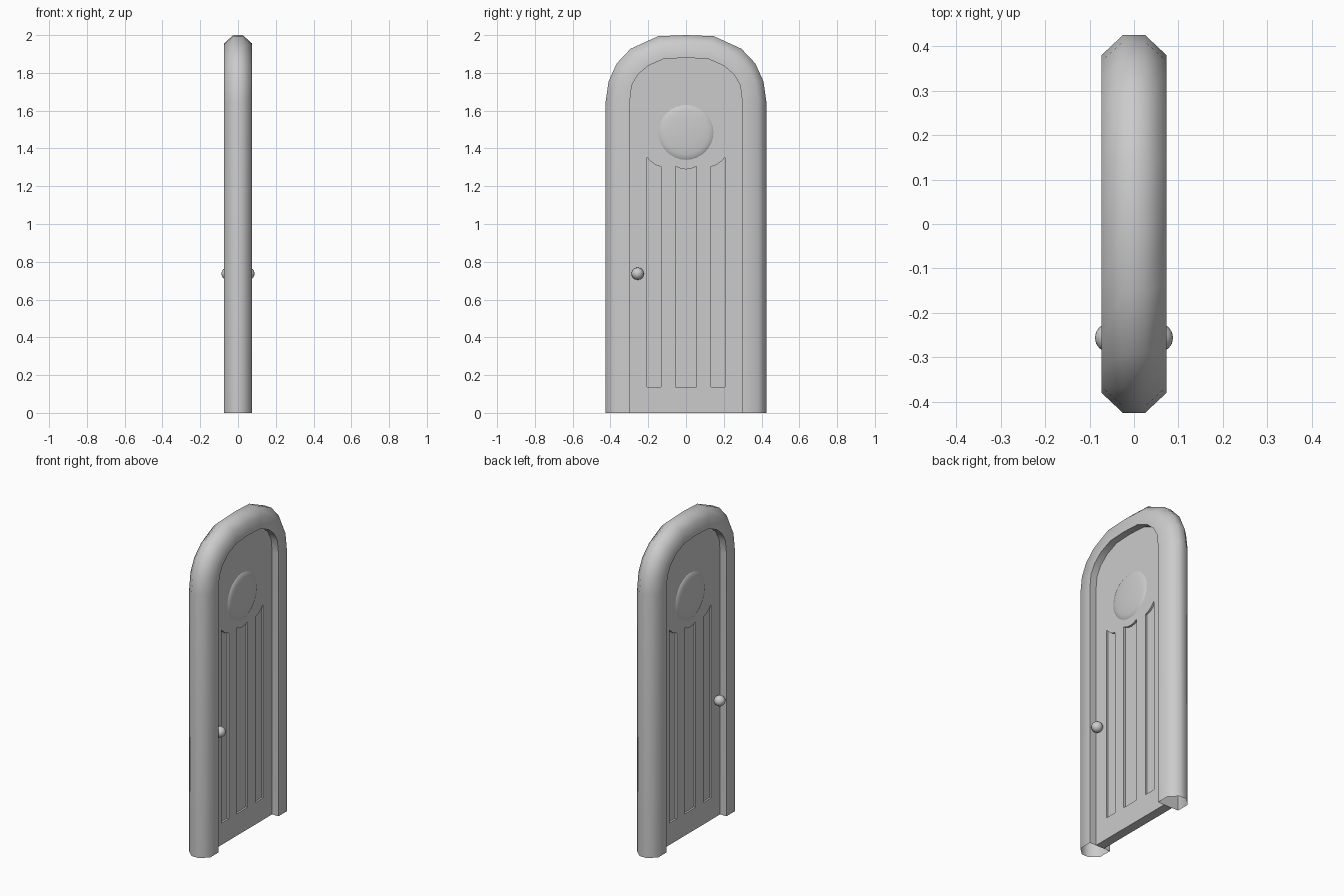
import bpy, bmesh, math

if "Cube" in bpy.data.objects:
    bpy.data.objects.remove(bpy.data.objects["Cube"])

HALF_T, BEVEL_X, SLAB, GROOVE = 0.073, 0.025, 0.029, 0.012

# Half arches as (y, z), foot to crown
INNER = [(.297, 0), (.297, 1.65), (.287, 1.735), (.255, 1.79), (.2, 1.838), (.117, 1.874), (0, 1.88)]
FACE = [(.38, 0), (.38, 1.65), (.367, 1.75), (.33, 1.825), (.263, 1.89), (.137, 1.951), (0, 1.957)]
OUTER = [(.425, 0), (.425, 1.65), (.41, 1.755), (.367, 1.85), (.293, 1.928), (.148, 1.994), (0, 2.0)]


def full(half):
    return half + [(-y, z) for y, z in reversed(half[:-1])]


def finish(name, bm, angle):
    bmesh.ops.recalc_face_normals(bm, faces=bm.faces)
    me = bpy.data.meshes.new(name)
    bm.to_mesh(me)
    bm.free()
    ob = bpy.data.objects.new(name, me)
    bpy.context.collection.objects.link(ob)
    smooth(ob, angle)
    return ob


def smooth(ob, angle):
    bpy.ops.object.select_all(action='DESELECT')
    ob.select_set(True)
    bpy.context.view_layer.objects.active = ob
    bpy.ops.object.shade_smooth_by_angle(angle=math.radians(angle))


def bridge(bm, a, b, closed=False):
    n = len(a)
    for i in range(n if closed else n - 1):
        j = (i + 1) % n
        bm.faces.new((a[i], a[j], b[j], b[i]))


def prism(name, outline, x0, x1):
    bm = bmesh.new()
    a, b = [[bm.verts.new((x, y, z)) for y, z in outline] for x in (x0, x1)]
    bridge(bm, a, b, True)
    bm.faces.new(a)
    bm.faces.new(b)
    return finish(name, bm, 30)


# Arched frame: bevelled section swept round the arch, open at the feet
bm = bmesh.new()
section = [(INNER, HALF_T), (FACE, HALF_T), (OUTER, BEVEL_X),
           (OUTER, -BEVEL_X), (FACE, -HALF_T), (INNER, -HALF_T)]
rows = [[bm.verts.new((x, y, z)) for y, z in full(half)] for half, x in section]
for i in range(len(rows)):
    bridge(bm, rows[i], rows[(i + 1) % len(rows)])
finish("door_frame", bm, 52)

# Door slab with three grooves sunk in each face
slab = prism("door_slab", full(INNER), -SLAB, SLAB)
BASE = 0.137
middle = [(-.055, BASE), (.055, BASE), (.055, 1.305), (.028, 1.293),
          (0, 1.289), (-.028, 1.293), (-.055, 1.305)]
side = [(.133, BASE), (.207, BASE), (.207, 1.353), (.187, 1.332), (.162, 1.313), (.133, 1.303)]
outlines = [middle, side, [(-y, z) for y, z in side]]
for s in (-1, 1):
    for outline in outlines:
        cutter = prism("groove_cutter", outline, s * (SLAB - GROOVE), s * (SLAB + .05))
        cutter.hide_render = True
        mod = slab.modifiers.new("groove", 'BOOLEAN')
        mod.operation = 'DIFFERENCE'
        mod.solver = 'EXACT'
        mod.object = cutter
        bpy.context.view_layer.objects.active = slab
        bpy.ops.object.modifier_apply(modifier=mod.name)
        bpy.data.objects.remove(cutter)
smooth(slab, 30)

# Domed round window and knob on each side
for s, label in ((-1, "back"), (1, "front")):
    bm = bmesh.new()
    rings = []
    for k in range(5):
        t = k / 5 * math.pi / 2
        r, x = .145 * math.cos(t), s * (SLAB + .016 * math.sin(t))
        rings.append([bm.verts.new((x, r * math.cos(a), 1.485 + r * math.sin(a)))
                      for a in (2 * math.pi * i / 32 for i in range(32))])
    for a, b in zip(rings, rings[1:]):
        bridge(bm, a, b, True)
    tip = bm.verts.new((s * (SLAB + .016), 0, 1.485))
    for i in range(32):
        bm.faces.new((rings[-1][i], rings[-1][(i + 1) % 32], tip))
    finish("round_window_" + label, bm, 60)

    bpy.ops.mesh.primitive_uv_sphere_add(segments=16, ring_count=8, radius=.033,
                                         location=(s * .055, -.256, .737),
                                         rotation=(0, math.pi / 2, 0))
    knob = bpy.context.object
    knob.name = "knob_" + label
    smooth(knob, 60)
